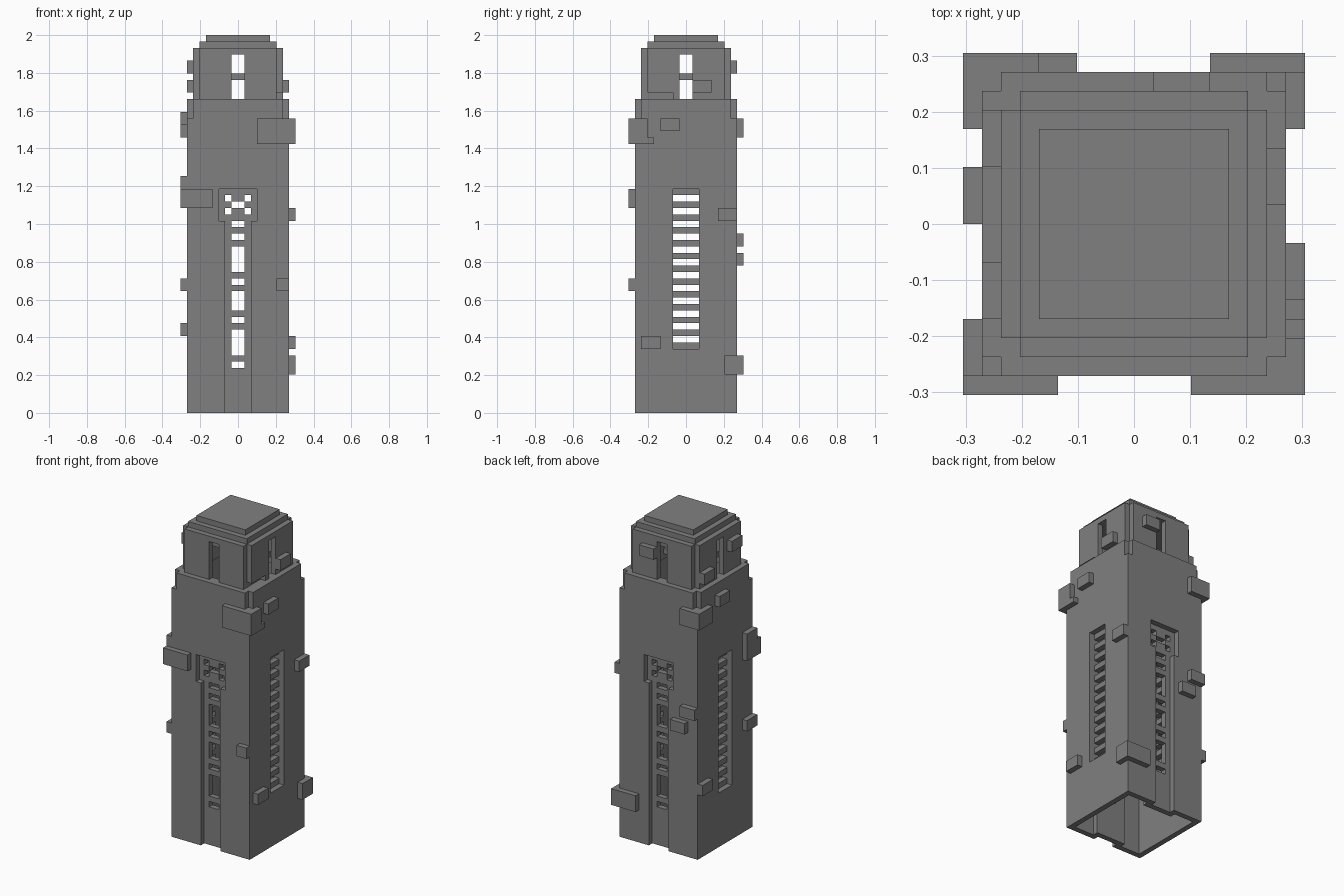
import bpy, bmesh, math
from mathutils import Vector
from itertools import product

if "Cube" in bpy.data.objects:
    bpy.data.objects.remove(bpy.data.objects["Cube"])

U = 2 / 59  # one building block

stone = bpy.data.materials.new("grey_stone")
stone.use_nodes = True
GREY = (0.216, 0.216, 0.216, 1)
stone.diffuse_color = GREY
stone.node_tree.nodes["Principled BSDF"].inputs["Base Color"].default_value = GREY


def box(x0, x1, y0, y1, z0, z1):
    return set(product(range(x0, x1), range(y0, y1), range(z0, z1)))


def square(r, z0, z1):
    return box(-r, r, -r, r, z0, z1)


def corners(r, z0, z1):
    """The four single-block columns at the corners of a square."""
    return {(x, y, z) for x in (-r, r - 1) for y in (-r, r - 1) for z in range(z0, z1)}


def opposite(cells):
    return cells | {(-1 - x, -1 - y, z) for x, y, z in cells}


def quarter(cells):
    return {(-1 - y, x, z) for x, y, z in cells}


def build(name, cells):
    """Skin a set of blocks with outer faces only and merge flat areas."""
    bm = bmesh.new()
    verts = {}

    def vert(p):
        if p not in verts:
            verts[p] = bm.verts.new(Vector(p) * U)
        return verts[p]

    for c in sorted(cells):
        for axis, side in product(range(3), (0, 1)):
            n = list(c)
            n[axis] += 2 * side - 1
            if tuple(n) in cells:
                continue
            a, b = (axis + 1) % 3, (axis + 2) % 3
            ring = []
            for da, db in ((0, 0), (1, 0), (1, 1), (0, 1)):
                p = list(c)
                p[axis] += side
                p[a] += da
                p[b] += db
                ring.append(vert(tuple(p)))
            bm.faces.new(ring if side else ring[::-1])
    bmesh.ops.dissolve_limit(bm, angle_limit=math.radians(1),
                             verts=bm.verts[:], edges=bm.edges[:])
    mesh = bpy.data.meshes.new(name)
    bm.to_mesh(mesh)
    bm.free()
    mesh.materials.append(stone)
    bpy.context.collection.objects.link(bpy.data.objects.new(name, mesh))


# Hollow main shaft with notched upper corners and a ledge ring
body = square(8, 0, 49) - square(7, 0, 49)
body |= square(8, 48, 49) - square(6, 48, 49)
body |= corners(7, 45, 49)
body -= corners(8, 46, 49)

# Recesses: a long channel with a wide head front and back, a slot on each side
channel = box(-2, 2, -8, -7, 0, 30) | box(-3, 3, -8, -7, 30, 35)
slot = box(-2, 2, -8, -7, 10, 35)
body -= opposite(channel) | opposite(quarter(slot))
build("shaft_walls", body)

# Pierced panel behind the front and back channels
panel = box(-3, 3, -7, -6, 0, 30) | box(-4, 4, -7, -6, 30, 36)
for z0, z1 in ((7, 8), (9, 13), (14, 15), (16, 19), (20, 21), (22, 26), (27, 28), (29, 30)):
    panel -= box(-1, 1, -7, -6, z0, z1)
for z in (31, 33):
    panel -= box(-2, -1, -7, -6, z, z + 1) | box(1, 2, -7, -6, z, z + 1)
panel -= box(-1, 1, -7, -6, 32, 33)
build("channel_panels", opposite(panel))

# Louvred panels behind the side slots
louvre = box(-3, 3, -7, -6, 9, 36)
for z in range(11, 34, 2):
    louvre -= box(-2, 2, -7, -6, z, z + 1)
build("side_louvres", opposite(quarter(louvre)))

# Belfry with inset corners, four tall openings and a low notch
belfry = square(7, 49, 57) - square(6, 49, 56)
belfry |= corners(6, 49, 57)
belfry -= corners(7, 49, 57)
opening = opposite(box(-1, 1, -7, -6, 49, 56))
belfry -= opening | quarter(opening) | box(6, 7, -6, -2, 49, 50)
belfry |= box(5, 6, -6, -2, 49, 50)
build("belfry_walls", belfry)
build("belfry_beam", box(-6, 6, -1, 1, 52, 53))

# Stepped roof
build("roof", square(6, 57, 58) | square(5, 58, 59))

# Projecting stones; corner ones wrap around the shaft
shaft_stones = {
    "front_left_corner_stone": box(3, 9, -9, -6, 42, 46) | box(8, 9, -6, -5, 42, 43),
    "front_right_corner_stone": box(-9, -4, -9, -5, 32, 35) | box(-9, -8, -8, -5, 35, 37),
    "back_right_corner_stone": box(-9, -5, 5, 9, 43, 46),
    "back_left_corner_stone": box(4, 9, 6, 9, 6, 9),
    "front_stone": box(6, 8, -9, -8, 19, 21),
    "left_stone_high": box(8, 9, -4, -1, 44, 46),
    "left_stone_middle": box(8, 9, 5, 8, 30, 32),
    "left_stone_low": box(8, 9, -7, -4, 10, 12),
    "right_stone_high": box(-9, -8, 0, 3, 45, 47),
    "right_stone_middle": box(-9, -8, -8, -5, 19, 21),
    "right_stone_low": box(-9, -8, 5, 8, 12, 14),
    "back_stone_upper": box(-8, -5, 8, 9, 26, 28),
    "back_stone_lower": box(-6, -3, 8, 9, 23, 25),
}
for name, cells in shaft_stones.items():
    build(name, cells - square(8, 0, 49))

belfry_stones = {
    "belfry_left_stone": box(7, 8, 1, 4, 50, 52),
    "belfry_back_stone": box(1, 4, 7, 8, 53, 55),
    "belfry_right_stone_high": box(-8, -7, -5, -2, 53, 55),
    "belfry_right_stone_low": box(-8, -7, 3, 6, 50, 52),
}
for name, cells in belfry_stones.items():
    build(name, cells)
